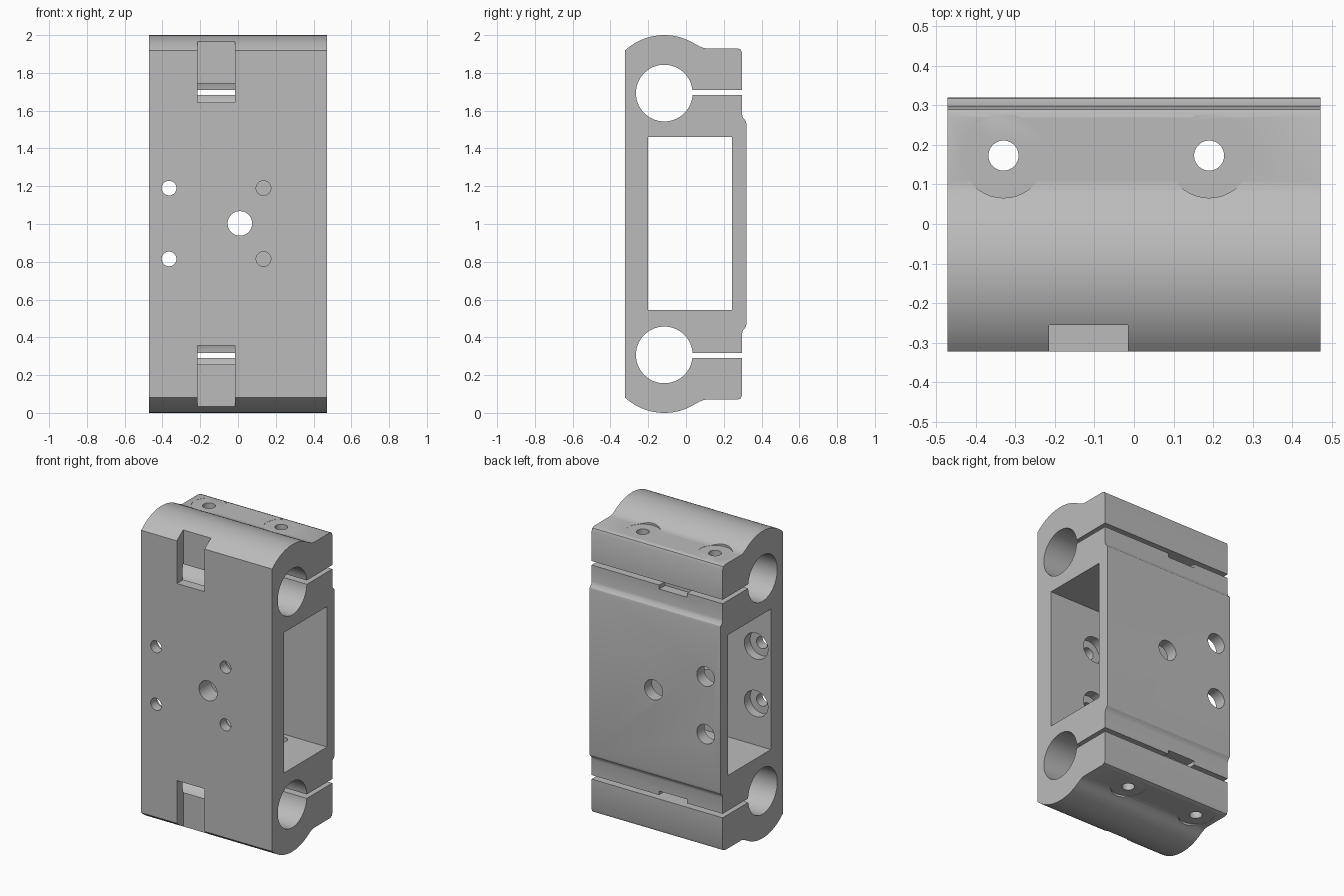
import bpy, bmesh, math
from mathutils import Matrix, Vector

cube = bpy.data.objects.get("Cube")
if cube:
    bpy.data.objects.remove(cube, do_unlink=True)

metal = bpy.data.materials.new("grey metal")
metal.use_nodes = True
GREY = (0.5, 0.5, 0.5, 1)
metal.diffuse_color = GREY
metal.node_tree.nodes["Principled BSDF"].inputs["Base Color"].default_value = GREY

HALF_W = 0.472
AXIS_Y, AXIS_Z = -0.115, 1.693      # centre of the upper clamp bore
BORE_R, OUTER_R = 0.15, 0.307
SLOT_LOW, SLOT_HIGH = 1.684, 1.71
BACK_Y, FRONT_Y = 0.297, -0.322


def arc(radius, start, end, steps):
    angles = [start + (end - start) * i / steps for i in range(steps + 1)]
    return [(AXIS_Y + radius * math.cos(a), AXIS_Z + radius * math.sin(a)) for a in angles]


def new_object(name, bm):
    bmesh.ops.recalc_face_normals(bm, faces=bm.faces)
    mesh = bpy.data.meshes.new(name)
    bm.to_mesh(mesh)
    bm.free()
    obj = bpy.data.objects.new(name, mesh)
    mesh.materials.append(metal)
    bpy.context.collection.objects.link(obj)
    return obj


# Upper half of the side profile: back step, clamp slot and bore, crown
upper = [(0.32, 1.53), (0.317, 1.545), (0.301, 1.563), (BACK_Y, 1.58), (BACK_Y, SLOT_LOW)]
upper += arc(BORE_R, math.asin((SLOT_LOW - AXIS_Z) / BORE_R),
             math.asin((SLOT_HIGH - AXIS_Z) / BORE_R) - math.tau, 56)
upper += [(BACK_Y, SLOT_HIGH), (BACK_Y, 1.905), (0.29, 1.923), (0.273, 1.93),
          (0.105, 1.93), (0.085, 1.934), (0.068, 1.942)]
upper += arc(OUTER_R, math.radians(57), math.acos((FRONT_Y - AXIS_Y) / OUTER_R), 24)
profile = upper + [(y, 2 - z) for y, z in reversed(upper)]

# Clamp body extruded across the width
bm = bmesh.new()
face = bm.faces.new([bm.verts.new((-HALF_W, y, z)) for y, z in profile])
extruded = bmesh.ops.extrude_face_region(bm, geom=[face])["geom"]
bmesh.ops.translate(bm, vec=(2 * HALF_W, 0, 0),
                    verts=[v for v in extruded if isinstance(v, bmesh.types.BMVert)])
body = new_object("clamp_body", bm)


def cut(cutter):
    mod = body.modifiers.new("cut", "BOOLEAN")
    mod.operation = "DIFFERENCE"
    mod.solver = "EXACT"
    mod.object = cutter
    cutter.hide_render = True
    bpy.context.view_layer.objects.active = body
    bpy.ops.object.modifier_apply(modifier=mod.name)
    bpy.data.objects.remove(cutter, do_unlink=True)


def cut_box(low, high):
    low, high = Vector(low), Vector(high)
    bm = bmesh.new()
    bmesh.ops.create_cube(bm, size=1, matrix=Matrix.Translation((low + high) / 2)
                          @ Matrix.Diagonal((*(high - low), 1)))
    cut(new_object("box_cutter", bm))


def cut_hole(start, end, radius):
    start, end = Vector(start), Vector(end)
    turn = (end - start).to_track_quat("Z", "Y").to_matrix().to_4x4()
    bm = bmesh.new()
    bmesh.ops.create_cone(bm, cap_ends=True, segments=40, radius1=radius, radius2=radius,
                          depth=(end - start).length,
                          matrix=Matrix.Translation((start + end) / 2) @ turn)
    cut(new_object("hole_cutter", bm))


# Central rectangular passage
cut_box((-0.6, -0.2, 0.545), (0.6, 0.243, 1.46))

# Front windows into the bores and pry notches beside the slots
for flip in (False, True):
    def span(a, b):
        return (2 - b, 2 - a) if flip else (a, b)
    lo, hi = span(1.642, 2.1)
    cut_box((-0.215, -0.5, lo), (-0.015, -0.256, hi))
    lo, hi = span(1.658, 1.7)
    cut_box((-0.215, 0.235, lo), (-0.015, 0.5, hi))

# Clamp screw holes with spot faces above and below
for x in (-0.33, 0.19):
    cut_hole((x, 0.173, -0.1), (x, 0.173, 2.1), 0.038)
    cut_hole((x, 0.173, 1.929), (x, 0.173, 2.1), 0.107)
    cut_hole((x, 0.173, -0.1), (x, 0.173, 0.071), 0.107)

# Mounting holes, counterbored on the inside of the front wall
for z in (0.815, 1.19):
    for x in (-0.365, 0.135):
        cut_hole((x, -0.5, z), (x, -0.1, z), 0.039)
        cut_hole((x, -0.26, z), (x, -0.1, z), 0.085)
    # Tool access through the back wall
    cut_hole((-0.365, 0.1, z), (-0.365, 0.5, z), 0.063)

# Central through hole
cut_hole((0.01, -0.5, 1.003), (0.01, 0.5, 1.003), 0.065)

# Smooth the curved surfaces, keep the machined edges sharp
bpy.ops.object.select_all(action="DESELECT")
body.select_set(True)
bpy.context.view_layer.objects.active = body
bpy.ops.object.shade_smooth_by_angle(angle=math.radians(30))
